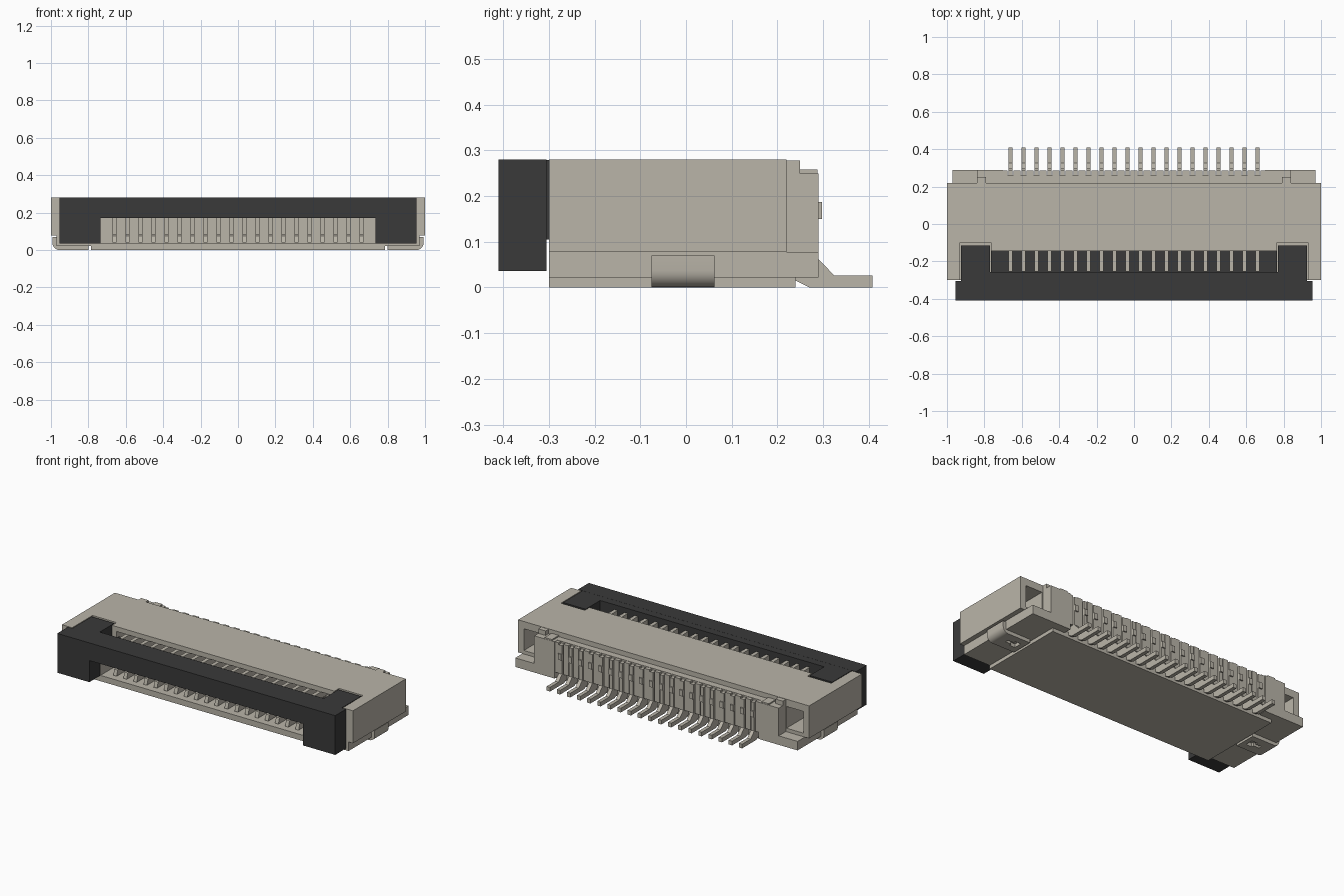
import bpy
import bmesh
import math

if "Cube" in bpy.data.objects:
    bpy.data.objects.remove(bpy.data.objects["Cube"], do_unlink=True)


def make_material(name, rgb):
    mat = bpy.data.materials.new(name)
    mat.use_nodes = True
    mat.diffuse_color = (*rgb, 1)
    mat.node_tree.nodes["Principled BSDF"].inputs["Base Color"].default_value = (*rgb, 1)
    return mat


beige = make_material("warm beige", (0.49, 0.46, 0.395))
black = make_material("charcoal", (0.042, 0.042, 0.042))


def add_box(bm, x, y, z):
    """Box from three (min, max) ranges."""
    verts = bmesh.ops.create_cube(bm, size=1)["verts"]
    for v in verts:
        v.co = [r[0] if c < 0 else r[1] for c, r in zip(v.co, (x, y, z))]


def finish(name, bm, mat):
    bmesh.ops.recalc_face_normals(bm, faces=bm.faces)
    mesh = bpy.data.meshes.new(name)
    bm.to_mesh(mesh)
    bm.free()
    mesh.materials.append(mat)
    obj = bpy.data.objects.new(name, mesh)
    bpy.context.collection.objects.link(obj)
    return obj


def boxes(name, mat, *ranges):
    bm = bmesh.new()
    for r in ranges:
        add_box(bm, *r)
    return finish(name, bm, mat)


def flip(r):
    return (-r[1], -r[0])


def both(x, y, z):
    """A box range and its mirror image across x = 0."""
    return [(x, y, z), (flip(x), y, z)]


def cut(obj, x, y, z):
    """Subtract a box from an object."""
    cutter = boxes("cutter", beige, (x, y, z))
    cutter.hide_render = True
    mod = obj.modifiers.new("cut", "BOOLEAN")
    mod.operation = "DIFFERENCE"
    mod.solver = "EXACT"
    mod.object = cutter
    bpy.context.view_layer.objects.active = obj
    bpy.ops.object.modifier_apply(modifier=mod.name)
    bpy.data.objects.remove(cutter, do_unlink=True)


def extrude(bm, points, place, lo, hi):
    """Prism from a 2D outline; place maps (a, b, depth) to 3D."""
    low = [bm.verts.new(place(a, b, lo)) for a, b in points]
    high = [bm.verts.new(place(a, b, hi)) for a, b in points]
    bm.faces.new(low)
    bm.faces.new(high)
    n = len(points)
    for i in range(n):
        j = (i + 1) % n
        bm.faces.new((low[i], low[j], high[j], high[i]))


# Housing shell: mouth, upper window, slider bays and rear pockets cut out
shell = boxes("housing_shell", beige, ((-1, 1), (-0.30, 0.22), (0.078, 0.28)))
cut(shell, (-0.735, 0.735), (-0.4, 0.1), (0.05, 0.25))
cut(shell, (-0.77, 0.77), (-0.4, -0.145), (0.165, 0.4))
for bay in both((0.765, 0.93), (-0.4, -0.10), (0.1, 0.4)):
    cut(shell, *bay)
for pocket in both((0.845, 0.96), (0.02, 0.4), (0.1, 0.235)):
    cut(shell, *pocket)

# Floor, with thin raised ends and a rear wall behind the mouth
boxes("housing_floor", beige,
      ((-0.785, 0.785), (-0.30, 0.24), (0, 0.036)),
      ((-0.735, 0.735), (0.1, 0.22), (0.036, 0.078)),
      *both((0.735, 0.785), (-0.30, 0.24), (0.036, 0.078)),
      *both((0.785, 0.97), (-0.30, 0.29), (0.022, 0.078)))

# Rear blocks at both ends of the contact row
boxes("rear_blocks", beige,
      *both((0.70, 0.84), (0.22, 0.29), (0.022, 0.25)),
      *both((0.72, 0.77), (0.22, 0.288), (0.25, 0.258)),
      *both((0.79, 0.84), (0.22, 0.25), (0.25, 0.278)),
      ((-0.70, 0.70), (0.22, 0.262), (0.225, 0.25)))

# Contact row and the ribs dividing it
COUNT, PITCH = 20, 0.0695
start = -PITCH * (COUNT - 1) / 2
ribs = [((start + (i - 0.5) * PITCH - 0.018, start + (i - 0.5) * PITCH + 0.018),
         (0.22, 0.285), (0.06, 0.248)) for i in range(COUNT + 1)]
boxes("rear_ribs", beige, *ribs)

tail = [(0.21, 0.03), (0.27, 0), (0.408, 0), (0.408, 0.026), (0.325, 0.026),
        (0.29, 0.062), (0.29, 0.15), (0.298, 0.15), (0.298, 0.187),
        (0.29, 0.187), (0.29, 0.24), (0.21, 0.24)]
fork = [(0.11, 0.04), (0.11, 0.25), (-0.255, 0.25), (-0.255, 0.212),
        (0.04, 0.205), (0.04, 0.075), (-0.22, 0.07), (-0.235, 0.085),
        (-0.255, 0.075), (-0.265, 0.04)]
bm = bmesh.new()
for i in range(COUNT):
    x = start + i * PITCH
    for outline in (tail, fork):
        extrude(bm, outline, lambda a, b, d: (d, a, b), x - 0.0115, x + 0.0115)
finish("contacts", bm, beige)

# Sliding lock: front bar, legs, side arms and pressing tongue
boxes("slider", black,
      ((-0.955, 0.955), (-0.41, -0.305), (0.17, 0.28)),
      *both((0.735, 0.955), (-0.41, -0.305), (0.036, 0.17)),
      *both((0.77, 0.925), (-0.305, -0.115), (0.105, 0.2795)),
      ((-0.77, 0.77), (-0.305, -0.257), (0.17, 0.2795)),
      ((-0.765, 0.765), (-0.257, -0.12), (0.17, 0.208)))

# Solder tabs: folded strips with a rounded outer corner and a slot
arc = [math.radians(-90 + 15 * i) for i in range(7)]
outer = [(0.955 + 0.037 * math.cos(a), 0.037 + 0.037 * math.sin(a)) for a in arc]
inner = [(0.955 + 0.015 * math.cos(a), 0.037 + 0.015 * math.sin(a)) for a in reversed(arc)]
strip = [(0.80, 0)] + outer + [(0.992, 0.07), (0.97, 0.07)] + inner + [(0.80, 0.022)]
for side, name in ((1, "left_solder_tab"), (-1, "right_solder_tab")):
    bm = bmesh.new()
    extrude(bm, strip, lambda a, b, d: (side * a, d, b), -0.075, 0.062)
    tab = finish(name, bm, beige)
    for x, y in (((0.83, 0.87), (-0.03, 0.02)), ((0.86, 0.91), (-0.015, 0.005))):
        cut(tab, x if side > 0 else flip(x), y, (-0.1, 0.1))
    bpy.ops.object.select_all(action="DESELECT")
    tab.select_set(True)
    bpy.context.view_layer.objects.active = tab
    bpy.ops.object.shade_smooth_by_angle(angle=math.radians(30))
